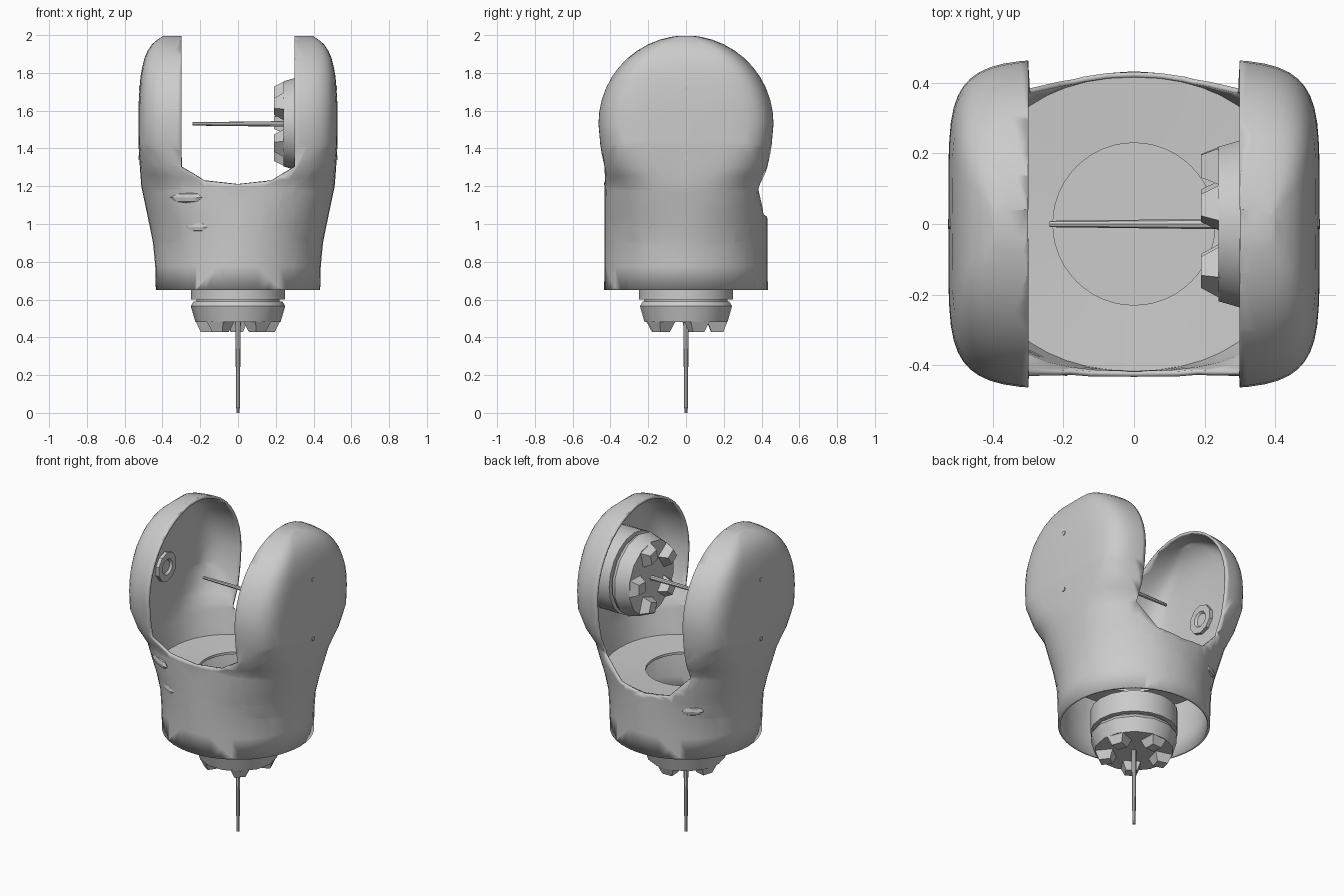
import bpy, bmesh
from math import sin, cos, pi, radians, copysign
from mathutils import Vector, Matrix

old = bpy.data.objects.get("Cube")
if old:
    bpy.data.objects.remove(old, do_unlink=True)

grey = bpy.data.materials.new("plain_grey")
grey.use_nodes = True
grey.diffuse_color = (0.6, 0.6, 0.6, 1)
grey.node_tree.nodes["Principled BSDF"].inputs["Base Color"].default_value = (0.6, 0.6, 0.6, 1)

AXIS_Z = 1.53      # height of the pivot axis
EAR_R = 0.468      # radius of the fork ears
GAP = 0.30         # half width of the fork opening
SEG = 48


def finish(name, bm, angle=35):
    mesh = bpy.data.meshes.new(name)
    bm.to_mesh(mesh)
    bm.free()
    mesh.materials.append(grey)
    ob = bpy.data.objects.new(name, mesh)
    bpy.context.collection.objects.link(ob)
    bpy.ops.object.select_all(action='DESELECT')
    ob.select_set(True)
    bpy.context.view_layer.objects.active = ob
    if angle:
        bpy.ops.object.shade_smooth_by_angle(angle=radians(angle))
    return ob


def lerp(table, z):
    for (z0, v0), (z1, v1) in zip(table, table[1:]):
        if z <= z1:
            return v0 + (v1 - v0) * max(0, (z - z0) / (z1 - z0))
    return table[-1][1]


HALF_X = [(0.65, .435), (0.85, .44), (1.0, .47), (1.2, .512), (1.4, .527),
          (1.65, .526), (1.8, .515), (1.9, .49), (1.96, .45), (2.0, .39)]
HALF_Y = [(0.65, .433), (1.1, .431), (1.2, .432), (1.35, .452), (AXIS_Z, EAR_R)]
SQUARE = [(0.65, 2), (0.95, 2), (1.2, 2.6), (1.42, 5.5)]


def outline(z, inset=0.0):
    """Rounded cross-section of the housing at height z."""
    a = lerp(HALF_X, z) - inset
    b = lerp(HALF_Y, z) - inset
    if z > AXIS_Z:
        b = max(0.0006, EAR_R ** 2 - (z - AXIS_Z) ** 2) ** 0.5
    p = 2 / lerp(SQUARE, z)
    pts = []
    for i in range(SEG):
        c, s = cos(2 * pi * i / SEG), sin(2 * pi * i / SEG)
        pts.append(Vector((copysign(abs(c) ** p * a, c), copysign(abs(s) ** p * b, s), z)))
    return pts


def bridge(bm, r0, r1):
    for i in range(SEG):
        j = (i + 1) % SEG
        bm.faces.new((r0[i], r0[j], r1[j], r1[i]))


# Housing: lofted skin, split by the opening outline, then thickened
heights = [0.65, 0.78, 0.9, 1.0, 1.1, 1.2, 1.3, 1.42]
heights += [AXIS_Z + EAR_R * sin(radians(t)) for t in range(0, 88, 8)] + [1.996]
bm = bmesh.new()
rings = [[bm.verts.new(p) for p in outline(z)] for z in heights]
for lower, upper in zip(rings, rings[1:]):
    bridge(bm, lower, upper)
bm.faces.new(rings[-1])

# The opening dips lower at the back than at the front
FRONT_LIP = [(0, 1.21), (0.18, 1.228), (GAP, 1.30)]
BACK_LIP = [(0, 1.03), (0.17, 1.05), (GAP, 1.18)]
for side in (-1, 1):
    cuts = [(Vector((side * GAP, 0, 0)), Vector((1, 0, 0)))]
    for lip in (FRONT_LIP, BACK_LIP):
        for (x0, z0), (x1, z1) in zip(lip, lip[1:]):
            cuts.append((Vector((side * x0, 0, z0)), Vector((-side * (z1 - z0), 0, x1 - x0))))
    for co, no in cuts:
        bmesh.ops.bisect_plane(bm, geom=bm.verts[:] + bm.edges[:] + bm.faces[:],
                               plane_co=co, plane_no=no, dist=1e-5)
gone = []
for f in bm.faces:
    c = f.calc_center_median()
    if abs(c.x) < GAP and c.z > lerp(FRONT_LIP if c.y < 0 else BACK_LIP, abs(c.x)):
        gone.append(f)
bmesh.ops.delete(bm, geom=gone, context='FACES')
housing = finish("fork_housing", bm, 40)
wall = housing.modifiers.new("wall", 'SOLIDIFY')
wall.thickness = 0.015
wall.offset = -1

# Dished floor with a round hole, closing the lower socket
bm = bmesh.new()
outer = outline(1.03, 0.01)
loops = []
for drop in (0, -0.015):
    hole = [bm.verts.new((0.23 * cos(2 * pi * i / SEG), 0.23 * sin(2 * pi * i / SEG), 1.02 + drop))
            for i in range(SEG)]
    rim = [bm.verts.new(p + Vector((0, 0, drop))) for p in outer]
    loops.append((hole, rim))
(h0, r0), (h1, r1) = loops
for a, b in ((r0, h0), (h0, h1), (h1, r1), (r1, r0)):
    bridge(bm, a, b)
bmesh.ops.recalc_face_normals(bm, faces=bm.faces[:])
finish("socket_floor", bm)


def lathe(name, profile, matrix, steps=20):
    bm = bmesh.new()
    vs = [bm.verts.new((r, 0, z)) for r, z in profile]
    es = [bm.edges.new(e) for e in zip(vs, vs[1:])]
    bmesh.ops.spin(bm, geom=vs + es, cent=(0, 0, 0), axis=(0, 0, 1),
                   angle=2 * pi, steps=steps, use_duplicate=False)
    bmesh.ops.remove_doubles(bm, verts=bm.verts[:], dist=1e-4)
    bmesh.ops.recalc_face_normals(bm, faces=bm.faces[:])
    bm.transform(matrix)
    return finish(name, bm, 30)


def drive_unit(prefix, matrix):
    """Collar, body, lugs and shaft, with the shaft tip at the local origin."""
    lathe(prefix + "_collar", [(0, .48), (.225, .48), (.25, .565), (.235, .59), (0, .59)], matrix, 14)
    lathe(prefix + "_body", [(0, .58), (.22, .58), (.22, .60), (.25, .60), (.25, .735), (0, .735)], matrix)
    lathe(prefix + "_shaft", [(0, 0), (.009, 0), (.015, .5), (0, .5)], matrix, 8)
    bm = bmesh.new()
    for k in range(5):
        spot = Matrix.Rotation(2 * pi * k / 5 + 0.35, 4, 'Z') @ Matrix.Translation((.165, 0, .457))
        bmesh.ops.create_cone(bm, cap_ends=True, segments=4, radius1=.045, radius2=.075,
                              depth=.055, matrix=spot @ Matrix.Rotation(pi / 4, 4, 'Z'))
    bm.transform(matrix)
    finish(prefix + "_lugs", bm, 0)


drive_unit("lower_drive", Matrix.Identity(4))
to_side = Matrix.Translation((-0.24, 0, AXIS_Z)) @ Matrix.Rotation(pi / 2, 4, 'Y')
drive_unit("side_drive", to_side)

# Bearing boss inside the right ear
turn = Matrix.Rotation(pi / 2, 4, 'Y')
lathe("ear_bearing", [(0, 0), (.09, 0), (.09, .025), (.05, .025), (.04, .012), (0, .012)],
      Matrix.Translation((-0.515, 0, AXIS_Z)) @ turn, 10)

# Small screw dots on the outer ear faces
for side, label in ((1, "left"), (-1, "right")):
    bm = bmesh.new()
    for z in (1.35, 1.72):
        bmesh.ops.create_cone(bm, cap_ends=True, segments=6, radius1=.014, radius2=.014, depth=.008,
                              matrix=Matrix.Translation((side * lerp(HALF_X, z), 0, z)) @ turn)
    finish(label + "_ear_screws", bm, 0)

# Narrow lens-shaped ridges on the lower housing
bm = bmesh.new()
for x, z, half, side in ((-.275, 1.14, .10, -1), (-.22, .985, .07, -1), (-.28, .96, .07, 1)):
    wall_pt = min((p for p in outline(z) if p.y * side > 0), key=lambda p: abs(p.x - x))
    lean = Matrix.Rotation(side * 0.5, 4, 'Z')
    size = Matrix.Diagonal((half, .015, .028, 1))
    bmesh.ops.create_uvsphere(bm, u_segments=8, v_segments=4, radius=1,
                              matrix=Matrix.Translation((x, wall_pt.y, z)) @ lean @ size)
finish("housing_ridges", bm, 0)
